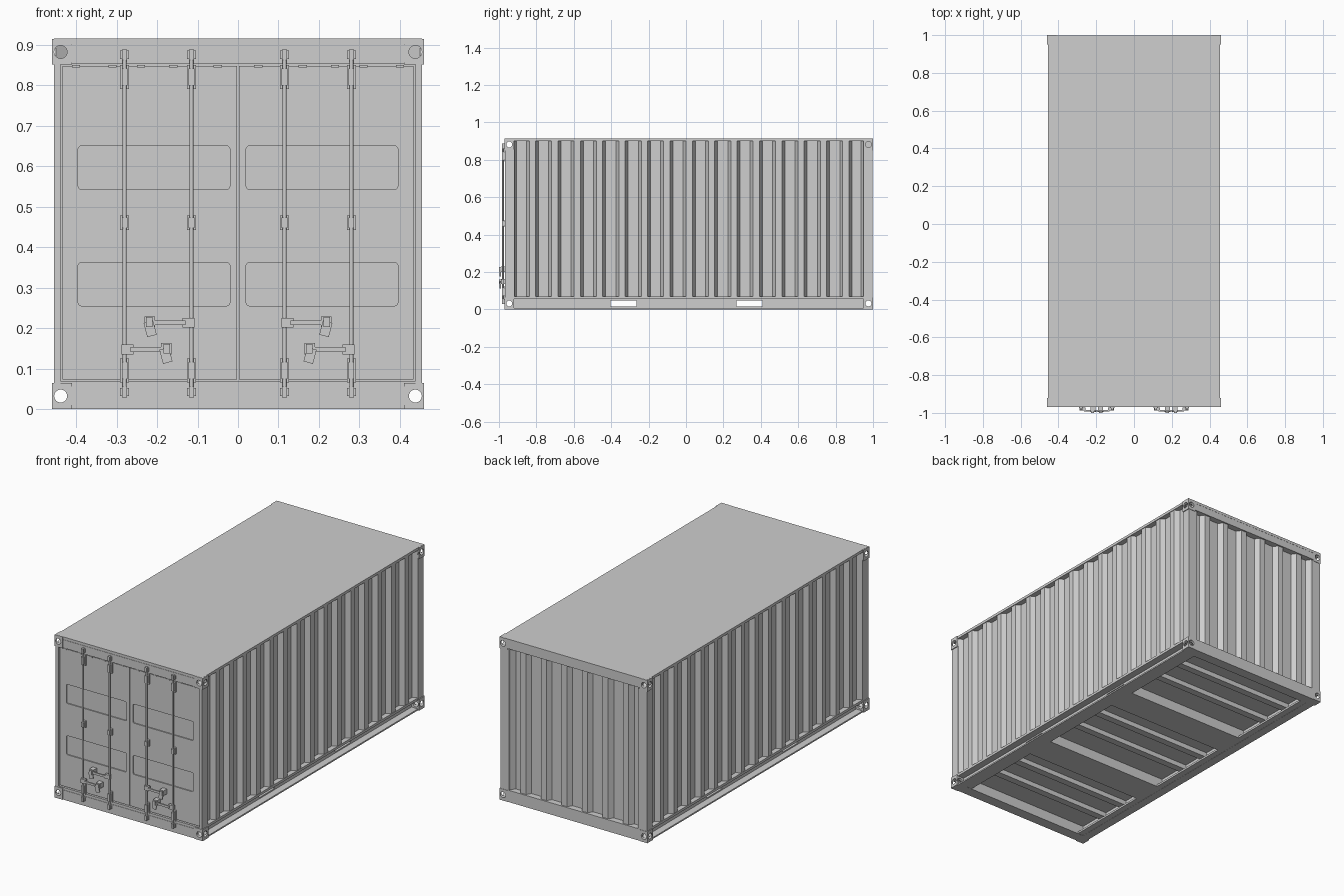
import bpy, bmesh, math
from mathutils import Matrix, Vector

cube = bpy.data.objects.get("Cube")
if cube:
    bpy.data.objects.remove(cube, do_unlink=True)

grey = bpy.data.materials.new("light_grey_steel")
grey.use_nodes = True
COLOUR = (0.62, 0.62, 0.62, 1)
grey.diffuse_color = COLOUR
for node in grey.node_tree.nodes:
    if node.type == "BSDF_PRINCIPLED":
        node.inputs["Base Color"].default_value = COLOUR


def finish(name, bm, mirror=False):
    mesh = bpy.data.meshes.new(name)
    bm.to_mesh(mesh)
    bm.free()
    mesh.materials.append(grey)
    ob = bpy.data.objects.new(name, mesh)
    bpy.context.scene.collection.objects.link(ob)
    if mirror:
        mod = ob.modifiers.new("mirror", "MIRROR")
        mod.use_mirror_merge = False
    return ob


def add_box(bm, x0, x1, y0, y1, z0, z1, tilt=0):
    centre = Vector((x0 + x1, y0 + y1, z0 + z1)) / 2
    m = (Matrix.Translation(centre) @ Matrix.Rotation(tilt, 4, "Y")
         @ Matrix.Diagonal((x1 - x0, y1 - y0, z1 - z0, 1)))
    return bmesh.ops.create_cube(bm, size=1, matrix=m)["verts"]


def add_rod(bm, centre, radius, length, axis, sides=24):
    turn = {"X": Matrix.Rotation(math.pi / 2, 4, "Y"),
            "Y": Matrix.Rotation(math.pi / 2, 4, "X"),
            "Z": Matrix.Identity(4)}[axis]
    bmesh.ops.create_cone(bm, cap_ends=True, segments=sides, radius1=radius,
                          radius2=radius, depth=length,
                          matrix=Matrix.Translation(centre) @ turn)


def boxes(name, parts, mirror=False):
    bm = bmesh.new()
    for p in parts:
        add_box(bm, *p)
    return finish(name, bm, mirror)


def cut(ob, cutter):
    cutter.hide_render = True
    cutter.hide_viewport = True
    mod = ob.modifiers.new("cut", "BOOLEAN")
    mod.object = cutter
    mod.operation = "DIFFERENCE"
    mod.solver = "EXACT"


def corrugated(name, start, end, first, count, pitch, rise, flat, z0, z1, place, mirror):
    # Recessed sheet with evenly spaced raised ribs; place maps (along, out) to x, y
    pts = [(start, 1), (start + rise, 0)]
    for i in range(count):
        a = first + i * pitch
        pts += [(a, 0), (a + rise, 1), (a + rise + flat, 1), (a + 2 * rise + flat, 0)]
    pts += [(end - rise, 0), (end, 1)]
    bm = bmesh.new()
    columns = [[bm.verts.new((*place(a, o), z)) for z in (z0, z1)] for a, o in pts]
    for c, d in zip(columns, columns[1:]):
        bm.faces.new((c[0], d[0], d[1], c[1]))
    ob = finish(name, bm, mirror)
    mod = ob.modifiers.new("thickness", "SOLIDIFY")
    mod.thickness = 0.003
    mod.offset = 0
    return ob


FRONT, BACK, TOP = -0.97, 1.0, 0.915

# Roof and floor
boxes("roof", [(-0.455, 0.455, FRONT + 0.002, BACK - 0.001, 0.9, TOP)])
boxes("floor", [(-0.412, 0.412, -0.92, 0.95, 0.057, 0.068)])

# Corner castings with round lifting holes
castings = boxes("corner_castings", [
    (0.41, 0.46, y, y + 0.05, z, z + 0.064)
    for y in (FRONT, BACK - 0.05) for z in (0, TOP - 0.0645)], True)
bm = bmesh.new()
for x in (-0.438, 0.438):
    for z in (0.032, 0.882):
        add_rod(bm, (x, 0.015, z), 0.016, 2.1, "Y")
cut(castings, finish("lengthwise_hole_cutter", bm))
bm = bmesh.new()
for y in (-0.945, 0.975):
    for z in (0.032, 0.882):
        add_rod(bm, (0, y, z), 0.016, 1, "X")
cut(castings, finish("crosswise_hole_cutter", bm))

# Corner posts
boxes("front_posts", [(0.438, 0.455, -0.968, -0.918, 0.06, 0.855)], True)
boxes("back_posts", [(0.4, 0.455, 0.948, 0.998, 0.06, 0.855)], True)

# Bottom side rails: outward channels with fork openings through the web
pockets = [(-0.405, -0.265), (0.27, 0.41)]
web = [(0.405, 0.413, -0.92, 0.95, 0, 0.015), (0.405, 0.413, -0.92, 0.95, 0.048, 0.07)]
edges = [-0.92] + [y for p in pockets for y in p] + [0.95]
web += [(0.405, 0.413, a, b, 0.014, 0.049) for a, b in zip(edges[::2], edges[1::2])]
boxes("bottom_side_rails", web + [
    (0.405, 0.453, -0.92, 0.95, 0, 0.008),
    (0.405, 0.453, -0.92, 0.95, 0.056, 0.07)], True)

# Fork pockets and underside cross beams
parts = []
for a, b in pockets:
    parts += [(-0.41, 0.41, a - 0.015, b + 0.015, 0.001, 0.014),
              (-0.41, 0.41, a - 0.015, b + 0.015, 0.049, 0.06),
              (-0.41, 0.41, a - 0.015, a, 0.001, 0.06),
              (-0.41, 0.41, b, b + 0.015, 0.001, 0.06)]
boxes("fork_pockets", parts)
beams = []
for a, b in zip(edges[::2], edges[1::2]):
    for t in (0.36, 0.68):
        y = a + (b - a) * t
        beams.append((-0.41, 0.41, y - 0.02, y + 0.02, 0.03, 0.06))
boxes("floor_cross_beams", beams)
boxes("underside_rims", [(0.37, 0.41, a, b, 0.001, 0.012)
                         for a, b in zip(edges[::2], edges[1::2])], True)

# End sills and headers
boxes("front_sill", [(-0.412, 0.412, -0.966, -0.962, 0.001, 0.06),
                     (-0.41, 0.41, -0.968, -0.964, 0.01, 0.055),
                     (-0.412, 0.412, -0.928, -0.905, 0, 0.07),
                     (-0.412, 0.412, -0.966, -0.91, 0, 0.006),
                     (-0.438, 0.438, -0.966, -0.92, 0.058, 0.069)])
boxes("front_header", [(-0.412, 0.412, -0.966, -0.962, 0.852, 0.91),
                       (-0.41, 0.41, -0.968, -0.964, 0.856, 0.899)])
boxes("back_sill", [(-0.412, 0.412, 0.993, 0.998, 0.001, 0.062),
                    (-0.412, 0.412, 0.94, 0.957, 0, 0.062),
                    (-0.412, 0.412, 0.945, 0.998, 0, 0.006),
                    (-0.412, 0.412, 0.945, 0.998, 0.056, 0.066)])
boxes("back_header", [(-0.412, 0.412, 0.95, 0.998, 0.86, 0.91)])

# Corrugated walls
corrugated("side_walls", -0.922, 0.952, -0.853, 15, 0.1197, 0.016, 0.032,
           0.069, 0.901, lambda a, o: (0.424 + 0.026 * o, a), True)
corrugated("back_wall", -0.402, 0.402, -0.353, 6, 0.1275, 0.018, 0.032,
           0.064, 0.862, lambda a, o: (-a, 0.962 + 0.026 * o), False)

# Doors with rounded recessed panels
doors = boxes("doors", [(0.002, 0.434, -0.96, -0.945, 0.073, 0.847)], True)
boxes("door_seals", [(-0.44, 0.44, -0.95, -0.94, 0.066, 0.854)])
bm = bmesh.new()
for z0, z1 in ((0.255, 0.362), (0.543, 0.65)):
    add_box(bm, 0.02, 0.395, -0.97, -0.954, z0, z1)
long_edges = [e for e in bm.edges
              if abs(e.verts[0].co.y - e.verts[1].co.y) > 0.01]
bmesh.ops.bevel(bm, geom=long_edges, offset=0.008, segments=3, profile=0.5,
                affect="EDGES")
cut(doors, finish("door_panel_cutter", bm, True))

# Hinge tabs above the doors
boxes("hinge_tabs", [(x - 0.01, x + 0.01, -0.965, -0.955, 0.844, 0.85)
                     for x in (0.05, 0.16, 0.24, 0.31, 0.4)], True)

# Locking bars, guides and end cams
bm = bmesh.new()
for x in (0.115, 0.28):
    add_rod(bm, (x, -0.978, 0.46), 0.005, 0.85, "Z", 12)
rods = finish("locking_bars", bm, True)
guides, cams = [], []
for x in (0.115, 0.28):
    for z, h in ((0.82, 0.03), (0.46, 0.018), (0.095, 0.03)):
        guides += [(x - 0.011, x + 0.011, -0.971, -0.958, z - h, z + h),
                   (x - 0.007, x + 0.007, -0.984, -0.968, z - h * 0.7, z + h * 0.7)]
    for z in (0.042, 0.875):
        cams += [(x - 0.011, x + 0.011, -0.975, -0.964, z - 0.01, z + 0.01),
                 (x - 0.006, x + 0.006, -0.984, -0.966, z - 0.013, z + 0.013)]
boxes("bar_guides", guides, True)
boxes("bar_end_cams", cams, True)

# Door handles with tilted latch plates
bm = bmesh.new()
for x, z, way in ((0.115, 0.213, 1), (0.28, 0.147, -1)):
    def span(a, b, y0, y1, lo, hi, tilt=0):
        p, q = sorted((x + way * a, x + way * b))
        add_box(bm, p, q, y0, y1, z + lo, z + hi, tilt)
    span(-0.008, 0.022, -0.988, -0.972, -0.012, 0.012)
    span(0.015, 0.11, -0.992, -0.984, -0.006, 0.006)
    span(0.09, 0.116, -0.99, -0.958, -0.012, 0.016)
    span(0.096, 0.112, -1.0, -0.985, -0.01, 0.014)
    span(0.09, 0.114, -0.996, -0.99, -0.033, 0.003, 0.25)
finish("door_handles", bm, True)

# Smooth the round rods while keeping flat faces crisp
bpy.ops.object.select_all(action="DESELECT")
rods.select_set(True)
bpy.context.view_layer.objects.active = rods
bpy.ops.object.shade_smooth_by_angle(angle=math.radians(40))
